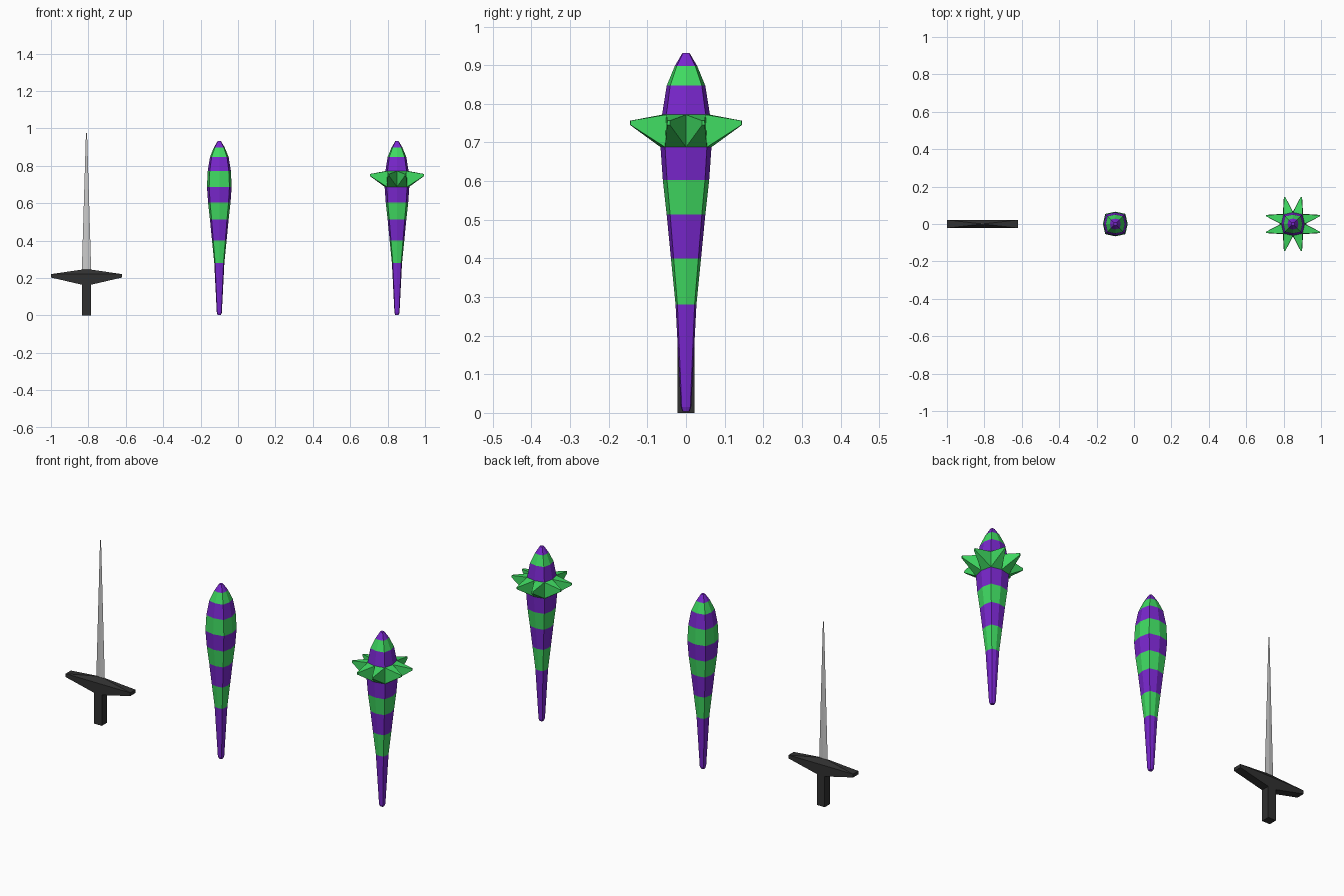
import bpy, bmesh
from mathutils import Vector

if "Cube" in bpy.data.objects:
    bpy.data.objects.remove(bpy.data.objects["Cube"])


def material(name, rgb):
    m = bpy.data.materials.new(name)
    m.diffuse_color = (*rgb, 1)
    m.use_nodes = True
    m.node_tree.nodes["Principled BSDF"].inputs["Base Color"].default_value = m.diffuse_color
    return m


PURPLE = material("purple", (0.19, 0.02, 0.61))
GREEN = material("green", (0.05, 0.70, 0.12))
DARK = material("dark", (0.03, 0.03, 0.03))


def finish(bm, name, x, mats=()):
    bmesh.ops.recalc_face_normals(bm, faces=bm.faces)
    me = bpy.data.meshes.new(name)
    bm.to_mesh(me)
    bm.free()
    for m in mats:
        me.materials.append(m)
    ob = bpy.data.objects.new(name, me)
    ob.location.x = x
    bpy.context.collection.objects.link(ob)
    return ob


def loft(bm, rings):
    """Join rings of points with quads, cap both ends; return face bands."""
    loops = [[bm.verts.new(p) for p in ring] for ring in rings]
    n = len(loops[0])
    bands = [[bm.faces.new((a[i], a[(i + 1) % n], b[(i + 1) % n], b[i]))
              for i in range(n)] for a, b in zip(loops, loops[1:])]
    bm.faces.new(loops[0][::-1])
    bm.faces.new(loops[-1])
    return bands


# Clubs: squarish eight-sided section swept along a (height, radius) profile
PROFILE = [(0.003, 0.009), (0.015, 0.0135), (0.28, 0.027), (0.40, 0.039),
           (0.513, 0.050), (0.603, 0.060), (0.688, 0.066), (0.772, 0.062),
           (0.847, 0.050), (0.898, 0.029), (0.932, 0.009)]
GREEN_BANDS = (2, 4, 6, 8)
C = 0.82
SECTION = [(1, 0), (C, C), (0, 1), (-C, C), (-1, 0), (-C, -C), (0, -1), (C, -C)]


def club(name, x, spiked=False):
    bm = bmesh.new()
    bands = loft(bm, [[(r * u, r * v, z) for u, v in SECTION] for z, r in PROFILE])
    for i in GREEN_BANDS:
        for f in bands[i]:
            f.material_index = 1
    if spiked:
        # each face of the widest green band is pulled out to a blunt spike
        bm.normal_update()
        for f in bmesh.ops.extrude_discrete_faces(bm, faces=bands[6])["faces"]:
            f.normal_update()
            mid = f.calc_center_median()
            out = Vector((f.normal.x, f.normal.y, 0)).normalized()
            if out.dot(Vector((mid.x, mid.y, 0))) < 0:
                out = -out
            tip = mid + out * 0.088 + Vector((0, 0, 0.021))
            for v in f.verts:
                v.co = tip + (v.co - mid) * 0.13
    return finish(bm, name, x, (PURPLE, GREEN))


club("plain_club", -0.10)
club("spiked_club", 0.85, spiked=True)

# Sword
SX, D = -0.81, 0.022


def rect(hx, hy, z):
    return [(-hx, -hy, z), (hx, -hy, z), (hx, hy, z), (-hx, hy, z)]


# Square grip
bm = bmesh.new()
loft(bm, [rect(0.023, D, 0), rect(0.023, D, 0.18)])
finish(bm, "sword_grip", SX, [DARK])

# Guard: wedge below, hipped top rising to the blade
bm = bmesh.new()
loft(bm, [rect(0.023, D, 0.164), rect(0.19, D, 0.203),
          rect(0.19, D, 0.221), rect(0.026, 0.003, 0.245)])
finish(bm, "sword_guard", SX, [DARK])

# Very thin tapering blade with diamond section
bm = bmesh.new()
loft(bm, [[(-w, 0, z), (0, -t, z), (w, 0, z), (0, t, z)]
          for w, t, z in ((0.025, 0.002, 0.24), (0.003, 0.0004, 0.975))])
finish(bm, "sword_blade", SX)
